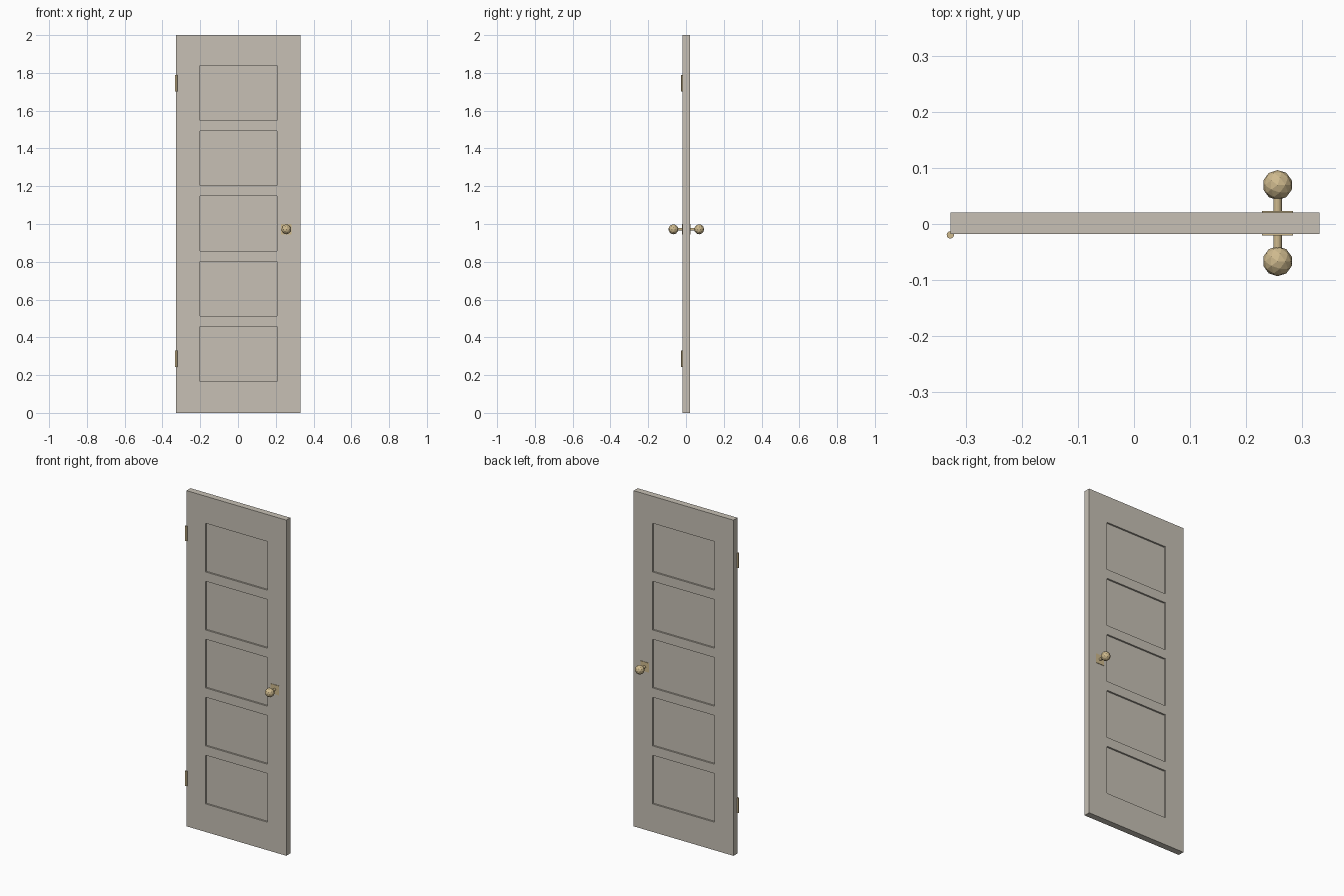
import bpy, bmesh, math
from mathutils import Matrix, Vector

cube = bpy.data.objects.get("Cube")
if cube:
    bpy.data.objects.remove(cube, do_unlink=True)


def make_material(name, rgb):
    mat = bpy.data.materials.new(name)
    mat.use_nodes = True
    mat.diffuse_color = (*rgb, 1)
    mat.node_tree.nodes["Principled BSDF"].inputs["Base Color"].default_value = (*rgb, 1)
    return mat


paint = make_material("warm grey paint", (0.57, 0.53, 0.46))
brass = make_material("brass", (0.62, 0.49, 0.27))


def finish(name, bm, mat):
    mesh = bpy.data.meshes.new(name)
    bm.to_mesh(mesh)
    bm.free()
    mesh.materials.append(mat)
    obj = bpy.data.objects.new(name, mesh)
    bpy.context.collection.objects.link(obj)
    return obj


def box(bm, center, size):
    bmesh.ops.create_cube(bm, size=1, matrix=Matrix.Translation(center) @ Matrix.Diagonal((*size, 1)))


def cylinder(bm, center, radius, length, sides, rotation=Matrix()):
    bmesh.ops.create_cone(bm, cap_ends=True, segments=sides, radius1=radius, radius2=radius,
                          depth=length, matrix=Matrix.Translation(center) @ rotation)


# Door slab, scored along the panel borders
MID = Vector((0.0015, 0.0015, 1.0))
WIDTH, THICK = 0.658, 0.038
PANEL_HALF_W, PANEL_HALF_H, RECESS = 0.204, 0.145, 0.01
panel_heights = [0.312 + 0.3455 * i for i in range(5)]

bm = bmesh.new()
box(bm, MID, (WIDTH, THICK, 2))


def score(point, normal):
    bmesh.ops.bisect_plane(bm, geom=bm.verts[:] + bm.edges[:] + bm.faces[:],
                           plane_co=point, plane_no=normal)


for side in (-1, 1):
    score((MID.x + side * PANEL_HALF_W, 0, 0), (1, 0, 0))
    for z in panel_heights:
        score((0, 0, z + side * PANEL_HALF_H), (0, 0, 1))


# Recessed panels on both faces
def is_panel(face):
    c = face.calc_center_median()
    return (abs(face.normal.y) > 0.9 and abs(c.x - MID.x) < 0.01
            and any(abs(c.z - z) < 0.01 for z in panel_heights))


bm.normal_update()
bmesh.ops.inset_individual(bm, faces=[f for f in bm.faces if is_panel(f)],
                           thickness=0, depth=-RECESS)
finish("door_slab", bm, paint)

# Knob, stem and square backplate on each face
KNOB_X, KNOB_Z = 0.256, 0.972
along_y = Matrix.Rotation(math.pi / 2, 4, "X")
for label, side in (("front", -1), ("back", 1)):
    face_y = MID.y + side * THICK / 2

    bm = bmesh.new()
    box(bm, (KNOB_X, face_y + side * 0.0015, KNOB_Z), (0.055, 0.003, 0.056))
    finish(label + "_backplate", bm, brass)

    bm = bmesh.new()
    cylinder(bm, (KNOB_X, face_y + side * 0.02, KNOB_Z), 0.0075, 0.04, 12, along_y)
    finish(label + "_knob_stem", bm, brass)

    bm = bmesh.new()
    bmesh.ops.create_icosphere(bm, subdivisions=2, radius=0.0267,
                               matrix=Matrix.Translation((KNOB_X, MID.y + side * 0.068, KNOB_Z)))
    finish(label + "_knob", bm, brass)

# Hinge barrels on the front left edge of the slab
for label, z in (("lower", 0.287), ("upper", 1.746)):
    bm = bmesh.new()
    cylinder(bm, (-0.3275, -0.0195, z), 0.0065, 0.088, 12)
    finish(label + "_hinge", bm, brass)
